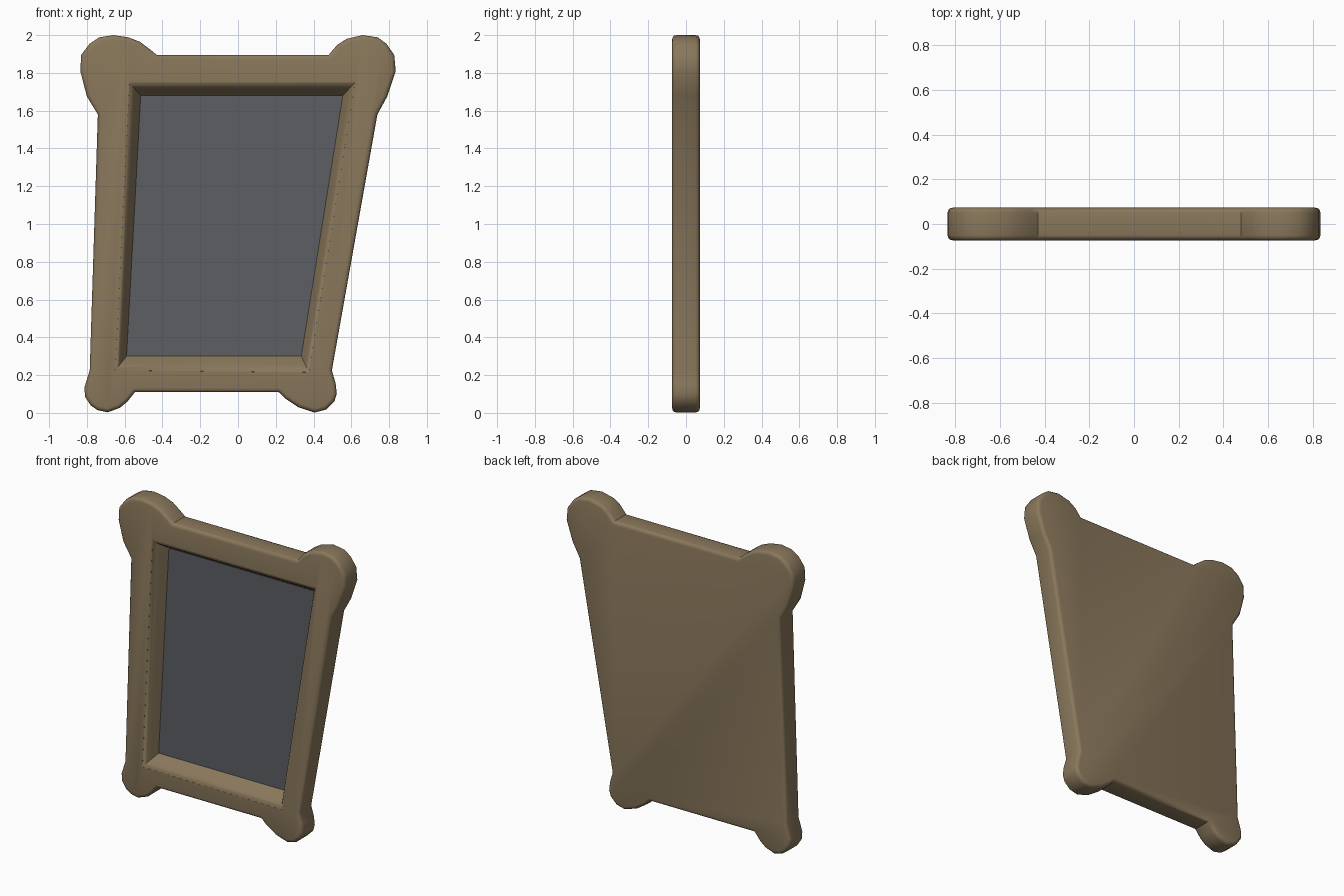
import bpy, bmesh
from math import radians

if "Cube" in bpy.data.objects:
    bpy.data.objects.remove(bpy.data.objects["Cube"])

HALF = 0.073    # half thickness
FLOOR = 0.015   # depth of the recess floor

def material(name, rgb):
    m = bpy.data.materials.new(name)
    m.diffuse_color = (*rgb, 1)
    m.use_nodes = True
    m.node_tree.nodes["Principled BSDF"].inputs["Base Color"].default_value = m.diffuse_color
    return m

def loft(name, rings, mat, bevel=0.0):
    """Skin a list of (y, [(x, z), ...]) rings and cap both ends."""
    bm = bmesh.new()
    loops = [[bm.verts.new((x, y, z)) for x, z in pts] for y, pts in rings]
    n = len(loops[0])
    for a, b in zip(loops, loops[1:]):
        for i in range(n):
            j = (i + 1) % n
            bm.faces.new((a[i], a[j], b[j], b[i]))
    caps = [bm.faces.new(loops[0]), bm.faces.new(loops[-1])]
    bmesh.ops.recalc_face_normals(bm, faces=bm.faces[:])
    if bevel:
        rim = list({e for f in caps for e in f.edges})
        bmesh.ops.bevel(bm, geom=rim, offset=bevel, segments=3,
                        profile=0.5, affect='EDGES', clamp_overlap=True)
    me = bpy.data.meshes.new(name)
    bm.to_mesh(me)
    bm.free()
    ob = bpy.data.objects.new(name, me)
    bpy.context.collection.objects.link(ob)
    me.materials.append(mat)
    return ob

def blend(a, b, t):
    return [(p[0] + (q[0] - p[0]) * t, p[1] + (q[1] - p[1]) * t) for p, q in zip(a, b)]

wood = material("wood", (0.25, 0.185, 0.105))
slate = material("slate", (0.11, 0.112, 0.125))

# rounded corner lobes, listed anticlockwise from the front
top_left = [(-.43, 1.895), (-.46, 1.92), (-.52, 1.965), (-.58, 1.988), (-.66, 2.0), (-.735, 1.988),
            (-.785, 1.955), (-.83, 1.895), (-.835, 1.81), (-.80, 1.675), (-.742, 1.58)]
bottom_left = [(-.785, .225), (-.813, .135), (-.81, .085), (-.78, .04), (-.745, .015),
               (-.69, .003), (-.625, .027), (-.585, .06), (-.545, .11)]
bottom_right = [(.215, .11), (.245, .08), (.32, .03), (.405, .002), (.465, .017),
                (.51, .06), (.523, .10), (.517, .155), (.497, .225)]
top_right = [(.738, 1.58), (.79, 1.675), (.835, 1.81), (.827, 1.895), (.785, 1.955),
             (.74, 1.988), (.66, 2.0), (.575, 1.98), (.525, 1.948), (.48, 1.895)]
outline = top_left + bottom_left + bottom_right + top_right
frame = loft("frame", [(-HALF, outline), (HALF, outline)], wood, 0.022)

# skewed recess with a softened front lip
lip = [(-.575, 1.75), (-.65, .225), (.375, .215), (.62, 1.75)]
inner = [(-.515, 1.68), (-.59, .30), (.335, .30), (.555, 1.68)]
steps = [(-.1, -.12), (-.0725, 0), (-.067, .16), (-.055, .34), (-.035, .55), (FLOOR, 1)]
cutter = loft("recess_cutter", [(y, blend(lip, inner, t)) for y, t in steps], wood)
cutter.hide_render = True
mod = frame.modifiers.new("recess", 'BOOLEAN')
mod.operation, mod.object, mod.solver = 'DIFFERENCE', cutter, 'EXACT'
bpy.context.view_layer.objects.active = frame
frame.select_set(True)
bpy.ops.object.modifier_apply(modifier=mod.name)
bpy.data.objects.remove(cutter)
bpy.ops.object.shade_smooth_by_angle(angle=radians(38))

# flat panel lying on the recess floor
loft("panel", [(FLOOR - .004, inner), (FLOOR + .01, inner)], slate)
